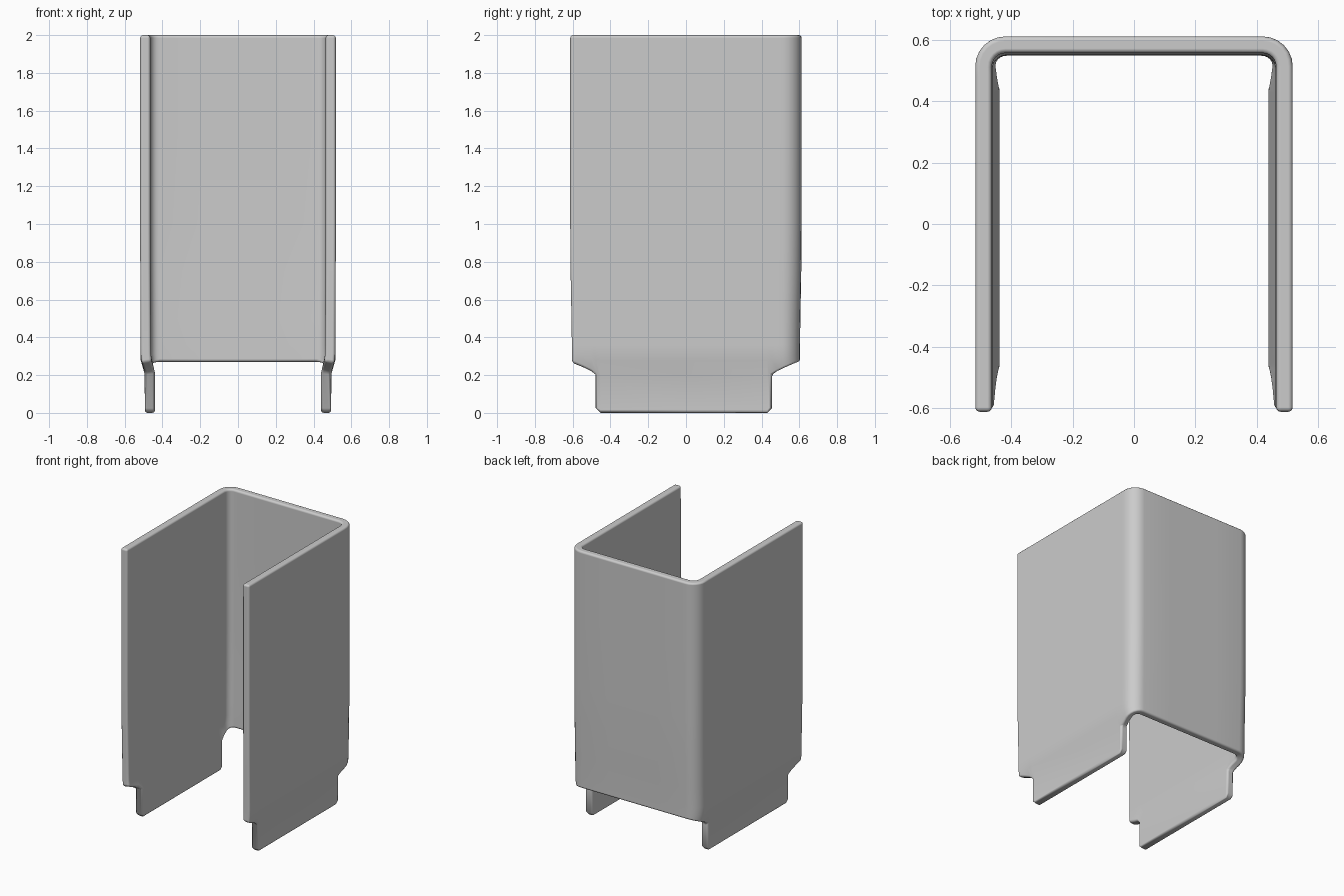
import bpy, bmesh, math

if "Cube" in bpy.data.objects:
    bpy.data.objects.remove(bpy.data.objects["Cube"])

T = 0.054      # wall thickness
MID = 0.491    # mid-surface x of the side walls


def smooth(t):
    t = max(0.0, min(1.0, t))
    return t * t * (3 - 2 * t)


# Half plan columns: x, y, lower edge z, tab bottom z (None where there is no tab)
cols = [(MID, -0.613, 0.268, None), (MID, -0.55, 0.243, None),
        (MID, -0.505, 0.225, None), (MID, -0.478, 0.205, 0.025),
        (MID, -0.453, 0.205, 0.0), (MID, 0.0, 0.205, 0.0),
        (MID, 0.43, 0.205, 0.0), (MID, 0.455, 0.205, 0.025),
        (MID, 0.483, 0.225, None)]
# Rounded back corner
R = 0.071
for i in range(7):
    a = math.radians(15 * i)
    cols.append((MID - R + R * math.cos(a), 0.514 + R * math.sin(a),
                 0.237 + 0.033 * math.sin(a), None))
cols += [(0.2, 0.585, 0.27, None), (0.0, 0.585, 0.27, None)]

bm = bmesh.new()


def place(x, y, z):
    # Gentle narrowing near the base, plus the inward step above the tab
    lower = smooth((0.95 - z) / 0.68)
    step = 0.022 * smooth((0.285 - z) / 0.08)
    if x > 0:
        x -= (0.003 * lower + step) * x / MID
    if z > 0.215:
        y *= 1 - 0.015 * lower * smooth((abs(y) - 0.46) / 0.1)
    return bm.verts.new((x, y, z))


# Wall and tab mid-surface
grid = []
for x, y, zb, tab in cols:
    rows = [2.0, 1.5, 1.0, 0.75, 0.5, 0.36, (0.36 + zb) / 2, zb]
    if tab is not None:
        rows.append(tab)
    grid.append([place(x, y, z) for z in rows])
for a, b in zip(grid, grid[1:]):
    for k in range(min(len(a), len(b)) - 1):
        bm.faces.new((a[k], a[k + 1], b[k + 1], b[k]))
bmesh.ops.recalc_face_normals(bm, faces=bm.faces)

mesh = bpy.data.meshes.new("channel_cover")
bm.to_mesh(mesh)
bm.free()
mesh.polygons.foreach_set("use_smooth", [True] * len(mesh.polygons))
cover = bpy.data.objects.new("channel_cover", mesh)
bpy.context.collection.objects.link(cover)

# Mirror, thickness and soft rims
m = cover.modifiers.new("mirror", 'MIRROR')
m.use_clip = True
s = cover.modifiers.new("thickness", 'SOLIDIFY')
s.thickness = T
s.offset = 0
s.use_even_offset = True
b = cover.modifiers.new("soft_rims", 'BEVEL')
b.width = 0.015
b.segments = 3
b.limit_method = 'ANGLE'
b.angle_limit = math.radians(50)
b.use_clamp_overlap = False
b.harden_normals = True
